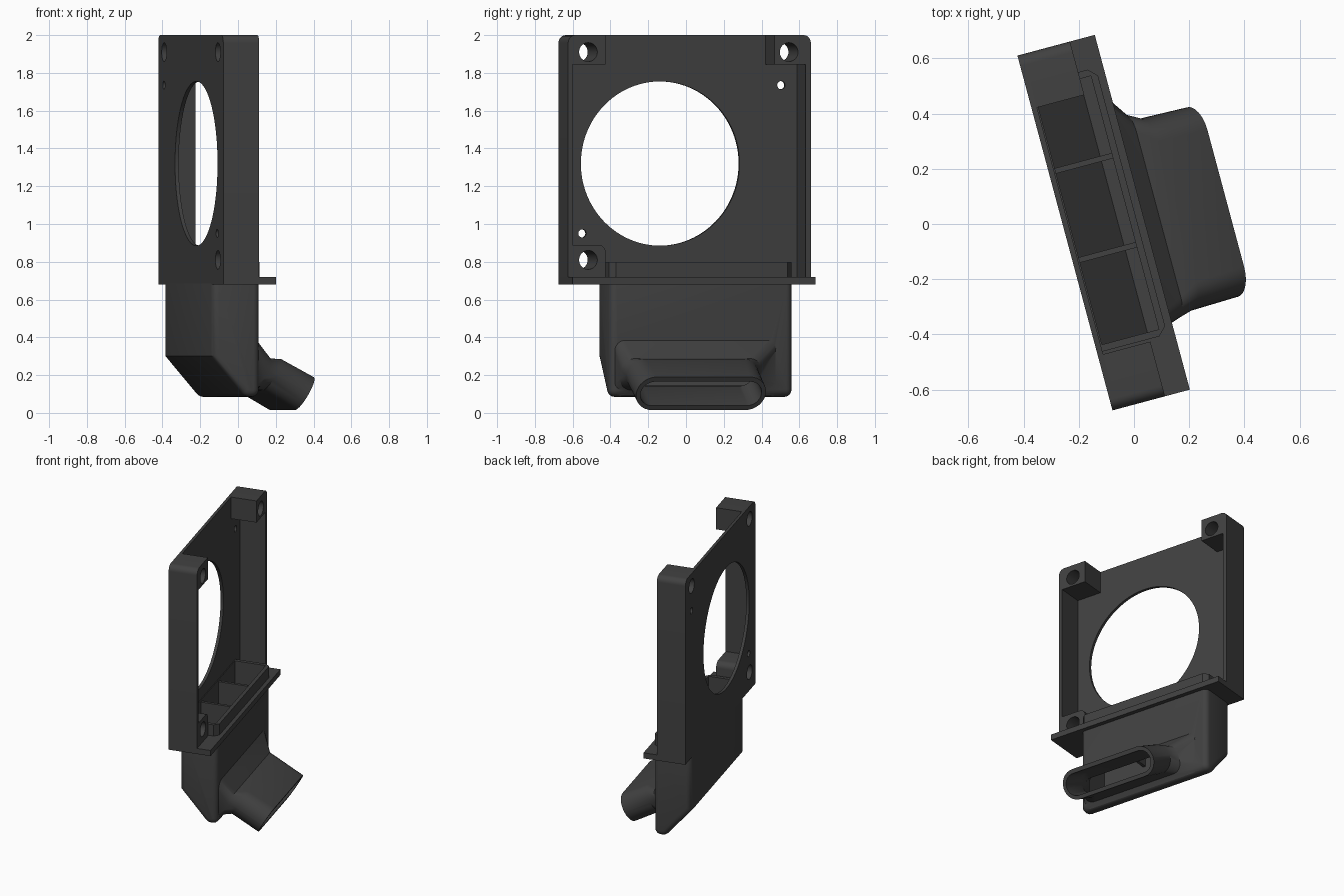
import bpy, bmesh, math
from mathutils import Matrix, Vector

if "Cube" in bpy.data.objects:
    bpy.data.objects.remove(bpy.data.objects["Cube"])

mat = bpy.data.materials.new("dark_grey_plastic")
mat.diffuse_color = (0.052, 0.052, 0.052, 1)
mat.use_nodes = True
mat.node_tree.nodes["Principled BSDF"].inputs["Base Color"].default_value = mat.diffuse_color
parts = []


def make(name, bm, keep=True):
    bmesh.ops.recalc_face_normals(bm, faces=bm.faces[:])
    me = bpy.data.meshes.new(name)
    bm.to_mesh(me)
    bm.free()
    ob = bpy.data.objects.new(name, me)
    bpy.context.collection.objects.link(ob)
    if keep:
        me.materials.append(mat)
        parts.append(ob)
    else:
        ob.hide_render = True
    return ob


def loft(name, rings, keep=True):
    """Skin a list of equal-length point rings and cap both ends."""
    bm = bmesh.new()
    vs = [[bm.verts.new(p) for p in r] for r in rings]
    n = len(vs[0])
    for a, b in zip(vs, vs[1:]):
        for i in range(n):
            j = (i + 1) % n
            bm.faces.new((a[i], a[j], b[j], b[i]))
    bm.faces.new(vs[0])
    bm.faces.new(vs[-1])
    return make(name, bm, keep)


def rounded(pts, seg=6):
    """Outline from (a, b) or (a, b, radius) corners."""
    out = []
    for i, p in enumerate(pts):
        c = Vector(p[:2])
        if len(p) == 2:
            out.append(c)
            continue
        d0 = (Vector(pts[i - 1][:2]) - c).normalized()
        d1 = (Vector(pts[(i + 1) % len(pts)][:2]) - c).normalized()
        half = d0.angle(d1) / 2
        t = p[2] / math.tan(half)
        cen = c + (d0 + d1).normalized() * p[2] / math.sin(half)
        a, b = c + d0 * t - cen, c + d1 * t - cen
        ang = a.angle(b)
        for k in range(seg + 1):
            f = k / seg
            out.append(cen + (a * math.sin((1 - f) * ang) + b * math.sin(f * ang)) / math.sin(ang))
    return out


def prism(name, pts, axis, lo, hi, keep=True):
    """Extrude an outline along x, y or z."""
    o = rounded(pts)
    put = {"x": lambda a, b, h: (h, a, b), "y": lambda a, b, h: (a, h, b),
           "z": lambda a, b, h: (a, b, h)}[axis]
    return loft(name, [[put(p[0], p[1], h) for p in o] for h in (lo, hi)], keep)


def rect(a0, a1, b0, b1):
    return [(a0, b0), (a1, b0), (a1, b1), (a0, b1)]


def apply(ob, kind, **kw):
    m = ob.modifiers.new(kind, kind)
    for k, v in kw.items():
        setattr(m, k, v)
    bpy.context.view_layer.objects.active = ob
    bpy.ops.object.modifier_apply(modifier=m.name)


def boolean(ob, other, op="DIFFERENCE"):
    apply(ob, "BOOLEAN", object=other, operation=op, solver="EXACT")


def hole(obs, y, z, r, n):
    c = prism("hole_cutter", [(y + r * math.cos(2 * math.pi * i / n),
                               z + r * math.sin(2 * math.pi * i / n)) for i in range(n)],
              "x", -0.3, 0.3, False)
    for o in obs:
        boolean(o, c)
    bpy.data.objects.remove(c)


def section(top, bot, y0, y1, r, seg=8):
    """Rounded slot section on a tilted plane."""
    t, b = Vector((top[0], 0, top[1])), Vector((bot[0], 0, bot[1]))
    h = (t - b).length
    r = min(r, h / 2 - 0.0005)
    o = rounded([(y0, 0, r), (y1, 0, r), (y1, h, r), (y0, h, r)], seg)
    up = (t - b) / h
    return [b + up * p[1] + Vector((0, p[0], 0)) for p in o]


# Back plate and the two side frames with their screw blocks
plate = prism("back_plate", [(-.665, .68), (.665, .68), (.665, 2, .04), (-.665, 2, .04)],
              "x", -.145, -.125)
left = prism("left_side_frame",
             [(-.665, .68), (-.46, .68), (-.46, .89, .04), (-.64, .89), (-.64, 1.845),
              (-.46, 1.845), (-.46, 2), (-.665, 2, .04)], "x", -.125, .052)
right = prism("right_side_frame",
              [(.637, .68), (.665, .68), (.665, 2, .04), (.465, 2), (.465, 1.845),
               (.637, 1.845)], "x", -.125, .052)

# Fan opening, screw holes and pin holes
hole([plate], -.113, 1.32, .435, 96)
hole([plate, left], -.555, 1.91, .05, 32)
hole([plate, left], -.555, .81, .05, 32)
hole([plate, right], .545, 1.91, .05, 32)
hole([plate], .55, 1.735, .022, 20)
hole([plate], -.54, .95, .022, 20)

# Bottom flange and raised lip around the duct mouth
flange = prism("bottom_flange", rect(-.145, .145, -.665, .665), "z", .68, .72)
lip = prism("duct_lip", [(-.125, -.45), (.088, -.45), (.118, -.42), (.118, .52),
                         (.088, .55), (-.125, .55)], "z", .72, .80)

# Duct body with sloped floor
duct = prism("air_duct", [(-.145, .72), (-.145, .30), (.04, .085, .05), (.115, .085, .04),
                          (.115, .72)], "y", -.45, .55)
apply(duct, "BEVEL", width=.035, segments=4, limit_method="ANGLE", angle_limit=math.radians(50))

# Flared slot nozzle leaning down
nozzle = loft("nozzle_outer", [
    section((.10, .40), (.10, .09), -.43, .48, .05),
    section((.20, .288), (.12, .12), -.405, .36, .07),
    section((.27, .285), (.17, .119), -.39, .33, .1),
    section((.45, .19), (.35, .015), -.385, .325, .1)], False)
boolean(duct, nozzle, "UNION")

# Hollow out duct, mouth and nozzle
cavity = prism("duct_cavity", [(-.12, .95), (-.12, .31), (.05, .112), (.093, .112), (.093, .95)],
               "y", -.425, .525, False)
slot = loft("nozzle_cavity", [
    section((.07, .36), (.07, .125), -.40, .45, .04),
    section((.185, .262), (.13, .145), -.38, .335, .055),
    section((.257, .262), (.183, .142), -.365, .305, .08),
    section((.524, .118), (.450, -.012), -.36, .30, .08)], False)
for o in (flange, lip, duct):
    boolean(o, cavity)
boolean(duct, slot)
for o in (nozzle, cavity, slot):
    bpy.data.objects.remove(o)

# Guide ribs across the duct mouth
for i, y in enumerate((.226, -.108)):
    prism(f"duct_rib_{i + 1}", rect(-.122, .096, .42, .785), "y", y - .01, y + .01)

# Shade and turn the whole assembly
place = Matrix.Translation((-.11, .005, 0)) @ Matrix.Rotation(math.radians(15), 4, "Z")
for o in parts:
    bpy.ops.object.select_all(action="DESELECT")
    o.select_set(True)
    bpy.context.view_layer.objects.active = o
    bpy.ops.object.shade_smooth_by_angle(angle=math.radians(30))
    o.matrix_world = place
